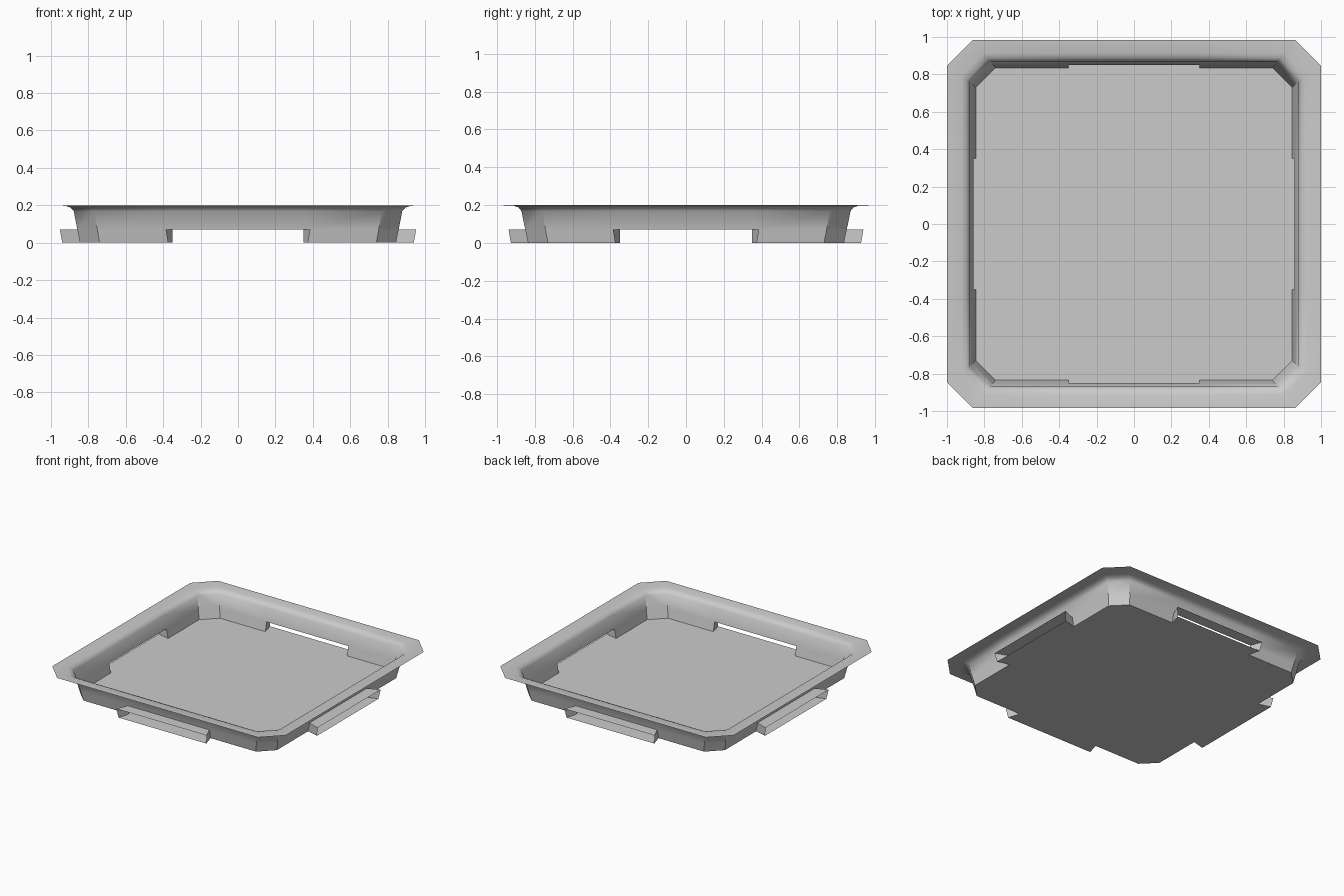
import bpy, bmesh

if "Cube" in bpy.data.objects:
    bpy.data.objects.remove(bpy.data.objects["Cube"])

S = 0.35          # half width of each grip slot
# rows of the flared wall: (half x, half y, corner start on x, corner start on y, height)
ROWS = [(0.845, 0.835, 0.740, 0.730, 0.000),
        (0.859, 0.850, 0.752, 0.743, 0.070),
        (0.878, 0.870, 0.770, 0.760, 0.168),
        (0.895, 0.886, 0.783, 0.773, 0.188),
        (0.922, 0.912, 0.804, 0.792, 0.197),
        (1.000, 0.985, 0.860, 0.845, 0.200)]


def ring(hx, hy, cx, cy, z):
    """Chamfered rectangle, four points per side, counter-clockwise from the front."""
    half = [(-cx, -hy), (-S, -hy), (S, -hy), (cx, -hy),
            (hx, -cy), (hx, -S), (hx, S), (hx, cy)]
    return [(x, y, z) for x, y in half] + [(-x, -y, z) for x, y in half]


def finish(name, bm):
    bmesh.ops.remove_doubles(bm, verts=bm.verts, dist=1e-5)
    mesh = bpy.data.meshes.new(name)
    bm.to_mesh(mesh)
    bm.free()
    ob = bpy.data.objects.new(name, mesh)
    bpy.context.collection.objects.link(ob)
    bpy.ops.object.select_all(action='DESELECT')
    ob.select_set(True)
    bpy.context.view_layer.objects.active = ob
    bpy.ops.object.shade_smooth_by_angle(angle=0.7)
    return ob


# tray: floor and flared wall, with a slot left open at the base of each side
bm = bmesh.new()
loops = [[bm.verts.new(p) for p in ring(*row)] for row in ROWS]
bm.faces.new(loops[0])
for r in range(len(loops) - 1):
    low, high = loops[r], loops[r + 1]
    for i in range(16):
        if r == 0 and i % 4 == 1:
            continue
        j = (i + 1) % 16
        bm.faces.new((low[i], high[i], high[j], low[j]))
finish("tray", bm)

# grips: flared channels around the slots, open at the outer end
bm = bmesh.new()
h = ROWS[1][4]
for on_x, sign in ((False, -1), (True, 1), (False, 1), (True, -1)):
    k = 0 if on_x else 1
    low, high = ROWS[0][k], ROWS[1][k]
    out = 0.94 if on_x else 0.926
    section_in = [(-S, low, 0), (S, low, 0), (S, high, h), (-S, high, h)]
    section_out = [(-0.375, out, 0), (0.375, out, 0),
                   (0.387, out + 0.012, h), (-0.387, out + 0.012, h)]

    def place(p):
        along, away, z = p
        return (away * sign, along, z) if on_x else (along, away * sign, z)

    a = [bm.verts.new(place(p)) for p in section_in]
    b = [bm.verts.new(place(p)) for p in section_out]
    for i in range(4):
        j = (i + 1) % 4
        bm.faces.new((a[i], a[j], b[j], b[i]))
bmesh.ops.recalc_face_normals(bm, faces=bm.faces)
finish("side_grips", bm)
